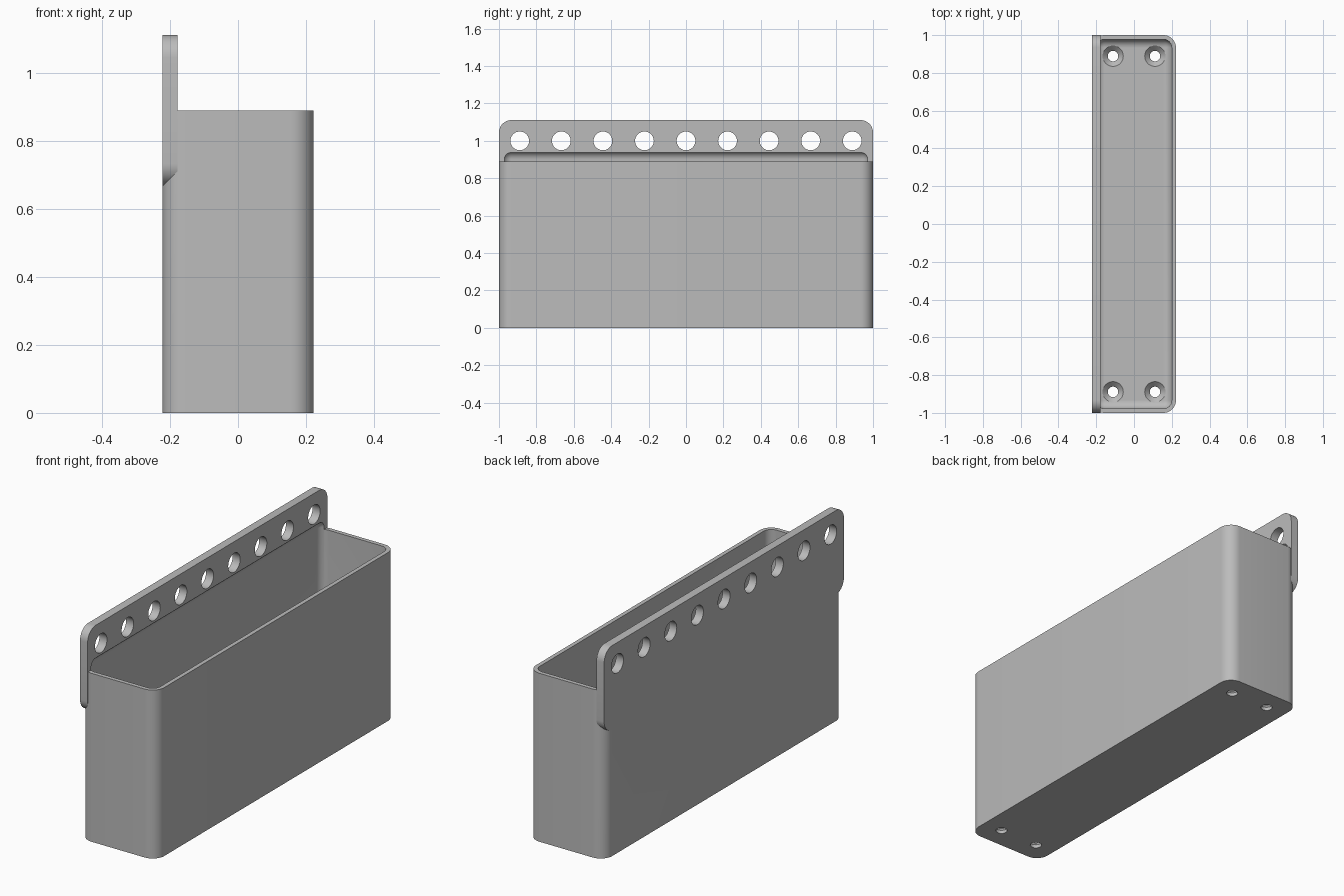
import bpy, bmesh, math
from mathutils import Matrix, Vector

if "Cube" in bpy.data.objects:
    bpy.data.objects.remove(bpy.data.objects["Cube"], do_unlink=True)

U = 2 / 90                       # base unit: the bin is 90 units long
HX, HY, RIM = 10 * U, 45 * U, 40 * U
WALL, FLOOR, PLATE = U, 2 * U, 2 * U

grey = bpy.data.materials.new("mid_grey")
grey.use_nodes = True
colour = (0.5, 0.5, 0.5, 1)
grey.diffuse_color = colour
grey.node_tree.nodes["Principled BSDF"].inputs["Base Color"].default_value = colour


def finish(name, bm):
    mesh = bpy.data.meshes.new(name)
    bmesh.ops.recalc_face_normals(bm, faces=bm.faces[:])
    bm.to_mesh(mesh)
    bm.free()
    mesh.materials.append(grey)
    obj = bpy.data.objects.new(name, mesh)
    bpy.context.collection.objects.link(obj)
    return obj


def rounded_box(name, lo, hi, radius, axis=None, segments=10):
    """Box whose edges along one axis (or all edges) are rounded."""
    lo, hi = Vector(lo), Vector(hi)
    bm = bmesh.new()
    bmesh.ops.create_cube(bm, size=1)
    bmesh.ops.scale(bm, vec=hi - lo, verts=bm.verts)
    bmesh.ops.translate(bm, vec=(lo + hi) / 2, verts=bm.verts)
    edges = [e for e in bm.edges if axis is None or
             abs((e.verts[0].co - e.verts[1].co).normalized()[axis]) > 0.9]
    bmesh.ops.bevel(bm, geom=edges, offset=radius, segments=segments,
                    profile=0.5, affect='EDGES')
    return finish(name, bm)


def add_cone(bm, centre, r_low, r_high, depth, turn=Matrix()):
    bmesh.ops.create_cone(bm, cap_ends=True, segments=40, radius1=r_low, radius2=r_high,
                          depth=depth, matrix=Matrix.Translation(centre) @ turn)


def boolean(target, other, operation):
    mod = target.modifiers.new(operation.lower(), 'BOOLEAN')
    mod.operation, mod.solver, mod.object = operation, 'EXACT', other


# Outer shell and hanging plate
bin_body = rounded_box("storage_bin", (-HX, -HY, 0), (HX, HY, RIM), 3 * U, axis=2)
plate = rounded_box("hanging_plate", (-HX, -HY, RIM - 10 * U),
                    (-HX + PLATE, HY, RIM + 10 * U), 3 * U, axis=0)

# Cavity, rounded on every edge, reaching a little above the rim into the plate
cavity = rounded_box("cavity_cutter", (-HX + WALL, -HY + WALL, FLOOR),
                     (HX - WALL, HY - WALL, RIM + 2.5 * U), 2 * U)

# Row of hanging holes through the plate
bm = bmesh.new()
for i in range(-4, 5):
    add_cone(bm, (-HX + PLATE / 2, i * 10 * U, RIM + 5 * U), 2.25 * U, 2.25 * U,
             4 * PLATE, Matrix.Rotation(math.pi / 2, 4, 'Y'))
hang_holes = finish("hanging_hole_cutter", bm)

# Screw holes in the floor and their countersinks
drill, sink = bmesh.new(), bmesh.new()
for x in (-5 * U, 5 * U):
    for y in (-40 * U, 40 * U):
        add_cone(drill, (x, y, FLOOR / 2), 1.25 * U, 1.25 * U, 3 * FLOOR)
        add_cone(sink, (x, y, FLOOR), 1.25 * U, 3.65 * U, 2.4 * U)
screw_holes = finish("screw_hole_cutter", drill)
countersinks = finish("countersink_cutter", sink)

boolean(bin_body, plate, 'UNION')
cutters = (cavity, hang_holes, screw_holes, countersinks)
for cutter in cutters:
    boolean(bin_body, cutter, 'DIFFERENCE')

# Bake the cuts, drop the helpers and shade
graph = bpy.context.evaluated_depsgraph_get()
baked = bpy.data.meshes.new_from_object(bin_body.evaluated_get(graph))
bin_body.modifiers.clear()
bin_body.data = baked
for helper in (plate,) + cutters:
    bpy.data.objects.remove(helper, do_unlink=True)

bpy.ops.object.select_all(action='DESELECT')
bin_body.select_set(True)
bpy.context.view_layer.objects.active = bin_body
bpy.ops.object.shade_smooth_by_angle(angle=math.radians(30))
